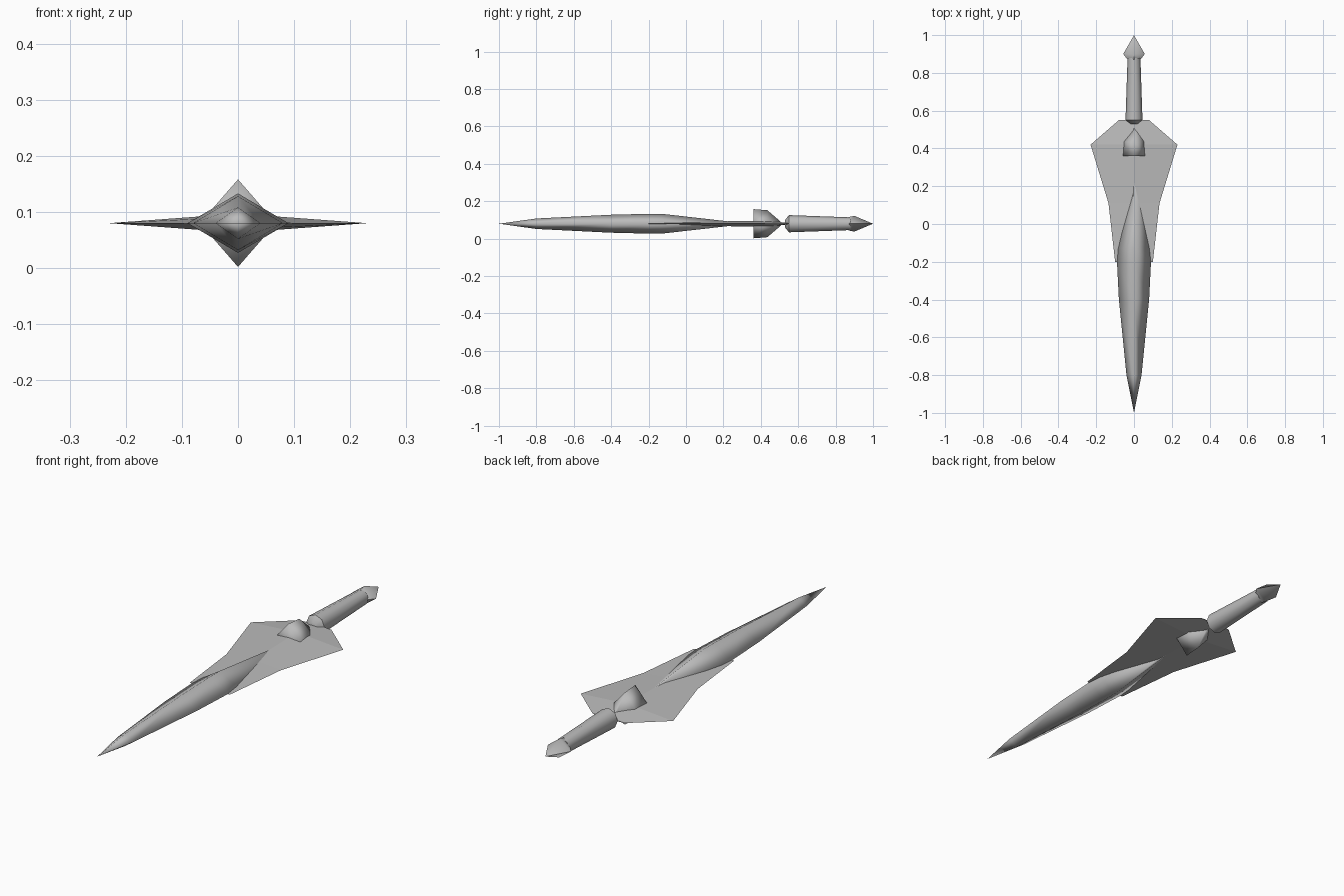
import bpy

cube = bpy.data.objects.get("Cube")
if cube:
    bpy.data.objects.remove(cube, do_unlink=True)

MID_Z = 0.08

steel = bpy.data.materials.new("grey_steel")
steel.use_nodes = True
GREY = (0.5, 0.5, 0.5, 1)
steel.diffuse_color = GREY
steel.node_tree.nodes["Principled BSDF"].inputs["Base Color"].default_value = GREY

DIAMOND = [(1, 0), (0, 1), (-1, 0), (0, -1)]
s = 0.7071
OCTAGON = [(1, 0), (s, s), (0, 1), (-s, s), (-1, 0), (-s, -s), (0, -1), (s, -s)]


def loft(name, stations, section, smooth=True, angle=None):
    """Skin a section along y; each station is (y, half width, half height)."""
    n = len(section)
    verts, rings, faces = [], [], []
    for y, w, h in stations:
        start = len(verts)
        if w == 0 and h == 0:
            verts.append((0, y, MID_Z))
            rings.append([start] * n)
        else:
            verts += [(w * a, y, MID_Z + h * b) for a, b in section]
            rings.append(list(range(start, start + n)))
    for r0, r1 in zip(rings, rings[1:]):
        for i in range(n):
            j = (i + 1) % n
            quad = [r0[i], r1[i], r1[j], r0[j]]
            faces.append(list(dict.fromkeys(quad)))
    # close the open ends
    if rings[0][0] != rings[0][1]:
        faces.append(rings[0])
    if rings[-1][0] != rings[-1][1]:
        faces.append(rings[-1][::-1])
    mesh = bpy.data.meshes.new(name)
    mesh.from_pydata(verts, [], faces)
    mesh.materials.append(steel)
    obj = bpy.data.objects.new(name, mesh)
    bpy.context.collection.objects.link(obj)
    if smooth:
        mesh.shade_smooth()
    if angle:
        bpy.ops.object.select_all(action='DESELECT')
        bpy.context.view_layer.objects.active = obj
        obj.select_set(True)
        bpy.ops.object.shade_smooth_by_angle(angle=angle)
    return obj


# Blade: pointed at the front, tapering back into the guard
loft("blade", [(-1, 0, 0), (-0.8, 0.04, 0.028), (-0.4, 0.08, 0.048),
               (-0.2, 0.09, 0.053), (-0.13, 0.085, 0.053),
               (0.25, 0.004, 0.01)], DIAMOND)

# Guard: thin winged plate with a low central ridge
loft("guard_plate", [(-0.2, 0.1, 0.004), (0.11, 0.135, 0.011),
                     (0.42, 0.23, 0.017), (0.55, 0.08, 0.004)],
     DIAMOND, smooth=False)

# Stud through the middle of the guard
loft("guard_stud", [(0.36, 0.068, 0.078), (0.435, 0.064, 0.072),
                    (0.505, 0.004, 0.012)], DIAMOND, angle=1.75)

# Handle
loft("grip", [(0.53, 0.02, 0.02), (0.55, 0.045, 0.046),
              (0.88, 0.034, 0.034)], OCTAGON, angle=0.85)
loft("pommel", [(0.87, 0.034, 0.036), (0.9, 0.057, 0.042),
                (1, 0, 0)], DIAMOND, angle=1.2)
